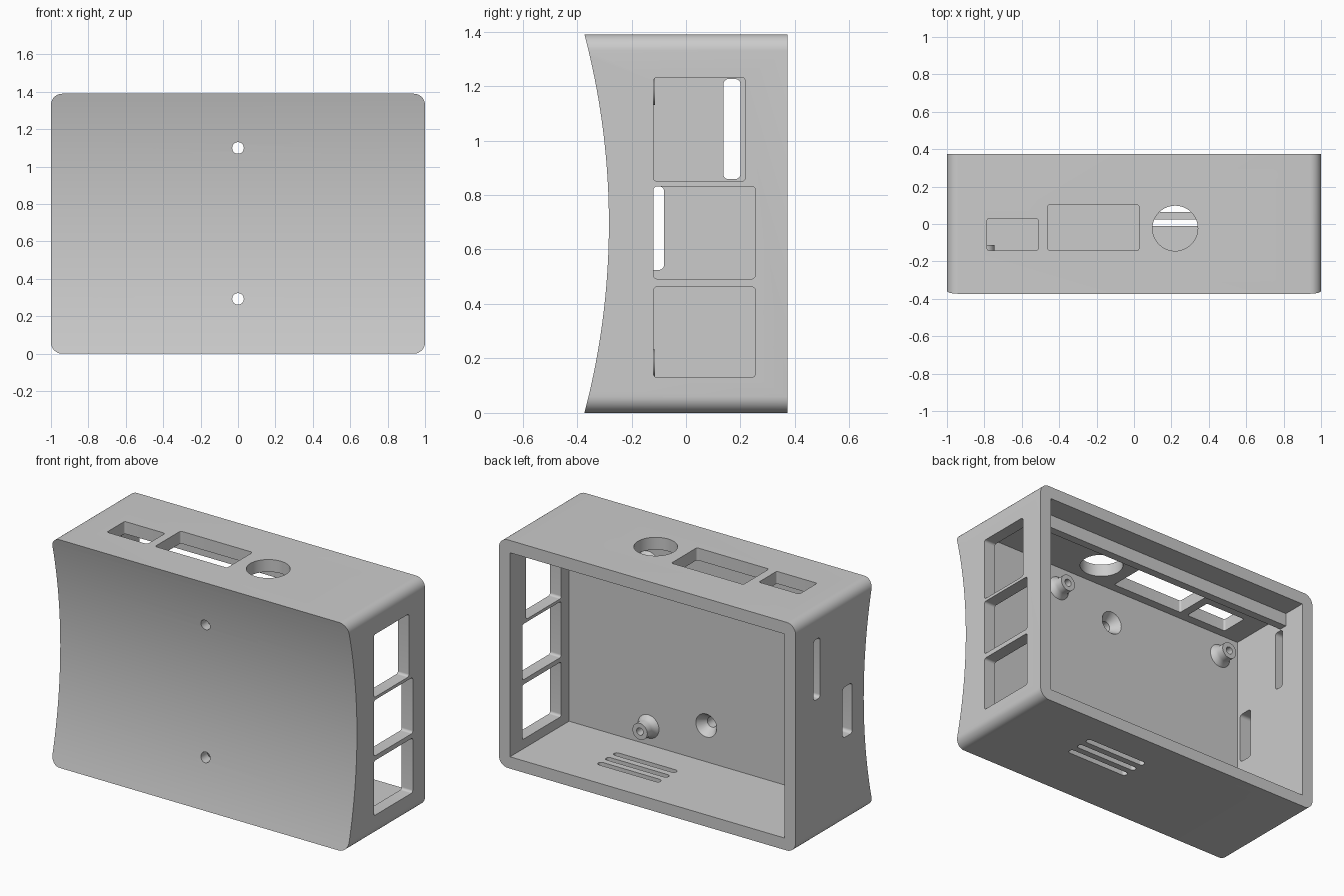
import bpy, bmesh, math
from mathutils import Matrix

if "Cube" in bpy.data.objects:
    bpy.data.objects.remove(bpy.data.objects["Cube"], do_unlink=True)

grey = bpy.data.materials.new("plain grey")
grey.use_nodes = True
GREY = (0.6, 0.6, 0.6, 1)
grey.diffuse_color = GREY
grey.node_tree.nodes["Principled BSDF"].inputs["Base Color"].default_value = GREY


def finish(name, bm):
    bmesh.ops.remove_doubles(bm, verts=bm.verts, dist=1e-5)
    bmesh.ops.recalc_face_normals(bm, faces=bm.faces)
    mesh = bpy.data.meshes.new(name)
    bm.to_mesh(mesh)
    bm.free()
    mesh.materials.append(grey)
    obj = bpy.data.objects.new(name, mesh)
    bpy.context.collection.objects.link(obj)
    return obj


def rounded(u0, u1, v0, v1, r=0.0, steps=8):
    """Outline of a rectangle with rounded corners."""
    if r == 0:
        return [(u0, v0), (u1, v0), (u1, v1), (u0, v1)]
    pts = []
    centres = [(u1 - r, v1 - r), (u0 + r, v1 - r), (u0 + r, v0 + r), (u1 - r, v0 + r)]
    for quarter, (cu, cv) in enumerate(centres):
        for i in range(steps + 1):
            a = (quarter + i / steps) * math.pi / 2
            pts.append((cu + r * math.cos(a), cv + r * math.sin(a)))
    return pts


def prism(name, axis, outline, lo, hi):
    """Extrude an outline along an axis from lo to hi."""
    place = {"x": lambda u, v, a: (a, u, v),
             "y": lambda u, v, a: (u, a, v),
             "z": lambda u, v, a: (u, v, a)}[axis]
    bm = bmesh.new()
    rings = [[bm.verts.new(place(u, v, a)) for u, v in outline] for a in (lo, hi)]
    n = len(outline)
    for ring in rings:
        bm.faces.new(ring)
    for i in range(n):
        j = (i + 1) % n
        bm.faces.new((rings[0][i], rings[0][j], rings[1][j], rings[1][i]))
    return finish(name, bm)


def lathe(name, profile, x, z):
    """Turn a (radius, y) profile around an axis along y."""
    bm = bmesh.new()
    verts = [bm.verts.new((r, y, 0)) for r, y in profile]
    edges = [bm.edges.new(pair) for pair in zip(verts, verts[1:])]
    bmesh.ops.spin(bm, geom=verts + edges, cent=(0, 0, 0), axis=(0, 1, 0),
                   angle=math.tau, steps=32)
    bmesh.ops.transform(bm, matrix=Matrix.Translation((x, 0, z)), verts=bm.verts)
    return finish(name, bm)


def smooth(obj):
    bpy.ops.object.select_all(action="DESELECT")
    obj.select_set(True)
    bpy.context.view_layer.objects.active = obj
    bpy.ops.object.shade_smooth_by_angle(angle=math.radians(30))


def cut(obj, cutter):
    cutter.hide_render = True
    mod = obj.modifiers.new("cut", "BOOLEAN")
    mod.operation = "DIFFERENCE"
    mod.solver = "EXACT"
    mod.object = cutter
    bpy.context.view_layer.objects.active = obj
    bpy.ops.object.modifier_apply(modifier=mod.name)
    bpy.data.objects.remove(cutter, do_unlink=True)


HEIGHT, FRONT, BACK, FLOOR = 1.39, -0.373, 0.373, -0.195

# Outer shell with rounded long edges, hollow and open at the back
shell = prism("case_shell", "y", rounded(-1, 1, 0, HEIGHT, 0.06), FRONT, BACK)
cut(shell, prism("cavity", "y", rounded(-0.925, 0.925, 0.072, 1.315), FLOOR, 0.6))

# Concave front, one shallow arc from top to bottom
sag, half = 0.09, HEIGHT / 2
radius = (half ** 2 + sag ** 2) / (2 * sag)
reach = math.asin(half / radius) * 1.1
arc = []
for i in range(41):
    a = reach * (i / 20 - 1)
    arc.append((FRONT + sag - radius * (1 - math.cos(a)), half + radius * math.sin(a)))
arc += [(-0.8, arc[-1][1]), (-0.8, arc[0][1])]
cut(shell, prism("front_arc", "x", arc, -1.2, 1.2))

# Three large port windows in the left side
for y1, z0, z1 in [(0.218, 0.85, 1.232), (0.255, 0.492, 0.832), (0.255, 0.13, 0.463)]:
    cut(shell, prism("port", "x", rounded(-0.12, y1, z0, z1, 0.015), 0.85, 1.1))

# Two card slots in the right side
for y0, y1, z0, z1 in [(0.137, 0.2, 0.858, 1.226), (-0.172, -0.08, 0.525, 0.832)]:
    cut(shell, prism("slot", "x", rounded(y0, y1, z0, z1, 0.02), -1.1, -0.85))

# Connector openings in the top
for x0, x1, y1 in [(-0.785, -0.512, 0.03), (-0.46, 0.026, 0.104)]:
    cut(shell, prism("opening", "z", rounded(x0, x1, -0.142, y1, 0.012), 1.25, 1.5))
cut(shell, prism("jack", "z", rounded(0.099, 0.341, -0.144, 0.098, 0.121, 12), 1.25, 1.5))

# Vent slits in the bottom
for y in (-0.012, 0.064, 0.14):
    cut(shell, prism("vent", "z", rounded(0.06, 0.48, y, y + 0.037, 0.0184), -0.1, 0.2))

# Countersunk mounting holes in the front wall
sink = [(0, -0.15), (0.07, -0.15), (0.07, FLOOR), (0.031, -0.25), (0.031, -0.5), (0, -0.5)]
for z in (0.293, 1.10):
    cut(shell, lathe("screw_hole", sink, 0, z))
smooth(shell)

# Retaining rib under the top wall
prism("top_rib", "x", rounded(0.18, 0.23, 1.235, 1.33), -0.94, 0.94)

# Four hollow board standoffs with flared feet
post = [(0, -0.2), (0.075, -0.2), (0.062, -0.183), (0.053, -0.17), (0.05, -0.155),
        (0.05, -0.113), (0.022, -0.113), (0.022, -0.19), (0, -0.19)]
for x, side in ((0.39, "left"), (-0.797, "right")):
    for z, level in ((0.183, "lower"), (1.18, "upper")):
        smooth(lathe(f"{level}_{side}_standoff", post, x, z))
